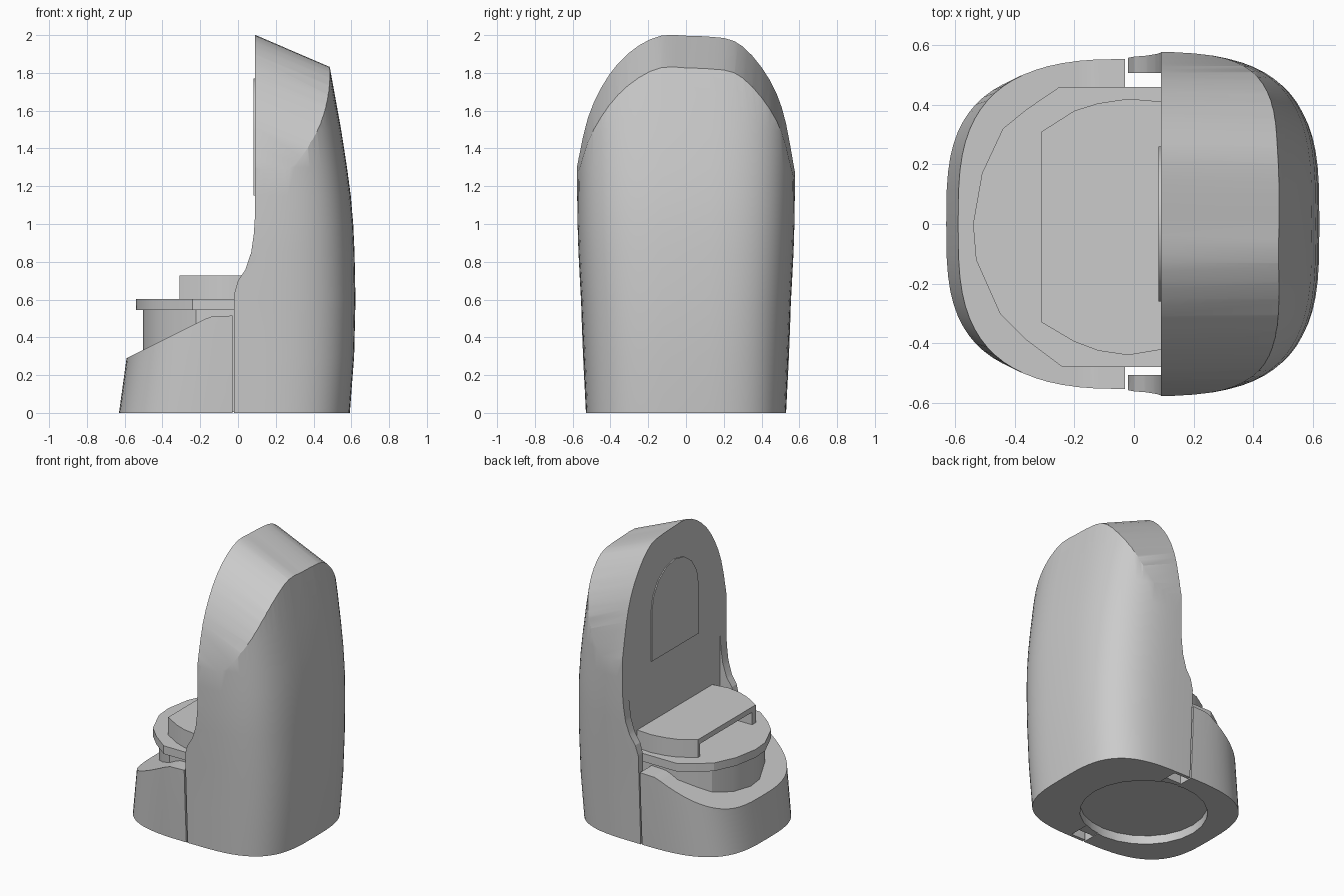
import bpy, bmesh, math

cube = bpy.data.objects.get("Cube")
if cube:
    bpy.data.objects.remove(cube, do_unlink=True)

grey = bpy.data.materials.new("plain_grey")
grey.use_nodes = True
grey.diffuse_color = (0.6, 0.6, 0.6, 1)
grey.node_tree.nodes["Principled BSDF"].inputs["Base Color"].default_value = (0.6, 0.6, 0.6, 1)


def loft(name, rings):
    """Skin a stack of equal-length point rings and cap both ends."""
    bm = bmesh.new()
    rows = [[bm.verts.new(p) for p in ring] for ring in rings]
    n = len(rows[0])
    sides = []
    for low, high in zip(rows, rows[1:]):
        for i in range(n):
            j = (i + 1) % n
            sides.append(bm.faces.new((low[i], low[j], high[j], high[i])))
    bm.faces.new(rows[0][::-1])
    bm.faces.new(rows[-1])
    bmesh.ops.triangulate(bm, faces=sides)
    bmesh.ops.recalc_face_normals(bm, faces=bm.faces)
    mesh = bpy.data.meshes.new(name)
    bm.to_mesh(mesh)
    bm.free()
    mesh.materials.append(grey)
    obj = bpy.data.objects.new(name, mesh)
    bpy.context.collection.objects.link(obj)
    return obj


def prism(name, points, axis, start, end, shear=0.0):
    """Extrude a 2D outline along an axis; shear tilts an x extrusion in z."""
    def place(a, b, t):
        return {"x": (t, a, b + shear * t), "y": (a, t, b), "z": (a, b, t)}[axis]
    return loft(name, [[place(a, b, t) for a, b in points] for t in (start, end)])


def squircle(rx, ry, z, power, sides=72):
    ring = []
    for i in range(sides):
        t = math.tau * i / sides
        c, s = math.cos(t), math.sin(t)
        ring.append((rx * math.copysign(abs(c) ** (2 / power), c),
                     ry * math.copysign(abs(s) ** (2 / power), s), z))
    return ring


def smooth_path(points):
    """Insert a curved midpoint between neighbouring points."""
    result = [points[0]]
    for i in range(len(points) - 1):
        p0, p1, p2 = points[max(i - 1, 0)], points[i], points[i + 1]
        p3 = points[min(i + 2, len(points) - 1)]
        result.append(tuple((9 * (b + c) - a - d) / 16 for a, b, c, d in zip(p0, p1, p2, p3)))
        result.append(p2)
    return result


def column(name, power, sections):
    return loft(name, [squircle(rx, ry, z, power) for z, rx, ry in sections])


def boolean(obj, tool, operation, keep=False):
    mod = obj.modifiers.new("cut", "BOOLEAN")
    mod.operation, mod.object, mod.solver = operation, tool, "EXACT"
    mod.use_hole_tolerant = True
    bpy.context.view_layer.objects.active = obj
    bpy.ops.object.modifier_apply(modifier=mod.name)
    if not keep:
        bpy.data.objects.remove(tool, do_unlink=True)


def rect(a0, b0, a1, b1):
    return [(a0, b0), (a1, b0), (a1, b1), (a0, b1)]


# Tall housing: rounded column with a front cavity, a front curve and a sloping arch
housing = column("housing", 3.3, [
    (0, .592, .53), (.3, .615, .543), (.6, .622, .556), (.85, .617, .57),
    (1.0, .61, .575), (1.15, .597, .577), (1.3, .577, .578), (1.5, .546, .579),
    (1.83, .486, .579), (2.2, .41, .579)])
boolean(housing, prism("cavity_tool", rect(-.9, -.507, .0905, .507), "z", -.2, 1.05), "DIFFERENCE")
front = [(-.02, -.1), (-.02, .63), (0, .7), (.04, .76), (.07, .85), (.084, .95),
         (.09, 1.045), (.091, 2.3), (.9, 2.3), (.9, -.1)]
boolean(housing, prism("front_tool", front, "y", -.9, .9), "INTERSECT")
crown = smooth_path([
    (-.61, 1.12), (-.568, 1.35), (-.52, 1.56), (-.45, 1.72), (-.36, 1.85), (-.25, 1.945),
    (-.13, 1.998), (0, 1.997), (.2, 1.985), (.3, 1.94), (.4, 1.83), (.48, 1.69),
    (.53, 1.53), (.572, 1.3), (.61, 1.12)])
slope = -.43
arch = [(y, z - slope * .09) for y, z in [(-.61, -.6)] + crown + [(.61, -.6)]]
boolean(housing, prism("arch_tool", arch, "x", -.9, .9, slope), "INTERSECT")

# Front cup with a sloping top
cup = column("front_cup", 3.15, [(0, .63, .53), (.29, .59, .545), (.6, .55, .557)])
side = [(-.8, -.1), (-.8, .185), (-.59, .29), (-.22, .475), (-.18, .495), (-.14, .51),
        (-.03, .515), (-.03, -.1)]
boolean(cup, prism("side_tool", side, "y", -.9, .9), "INTERSECT")

# Bowl, disc and raised platform with a slot under its front lip
outline = [(.1, -.48), (-.24, -.48), (-.36, -.39), (-.45, -.3), (-.53, -.12), (-.54, 0),
           (-.51, .17), (-.44, .32), (-.36, .385), (-.25, .46), (.1, .46)]
bowl = prism("bowl", [(x * .93 if x < 0 else x, y * .92) for x, y in outline],
             "z", .005, .55)
disc = prism("disc", outline, "z", .545, .602)
top = [(.1, -.42), (-.02, -.44), (-.12, -.425), (-.2, -.395), (-.31, -.33),
       (-.31, .31), (-.2, .38), (-.12, .405), (-.02, .42), (.1, .41)]
platform = prism("platform", top, "z", .6, .727)
boolean(platform, prism("slot_tool", rect(-.4, -.29, -.2, .29), "z", .5, .69), "DIFFERENCE")

# Shallow round recess in the underside
recess = prism("recess_tool", [(x - .08, y) for x, y, z in squircle(.41, .4, 0, 2, 24)],
               "z", -.1, .06)
for part in (housing, cup, bowl):
    boolean(part, recess, "DIFFERENCE", keep=True)
bpy.data.objects.remove(recess, do_unlink=True)

# Thin arched plate on the back panel
plate_edge = [(-.26, 1.15), (.26, 1.15)]
plate_edge += [(.26 * math.cos(math.pi * i / 8), 1.49 + .28 * math.sin(math.pi * i / 8))
               for i in range(9)]
plate = prism("panel_plate", plate_edge, "x", .083, .0915)

# Smooth shading with sharp creases
for part in (housing, cup, bowl, disc, platform, plate):
    bpy.ops.object.select_all(action="DESELECT")
    part.select_set(True)
    bpy.context.view_layer.objects.active = part
    bpy.ops.object.shade_smooth_by_angle(angle=math.radians(25))
